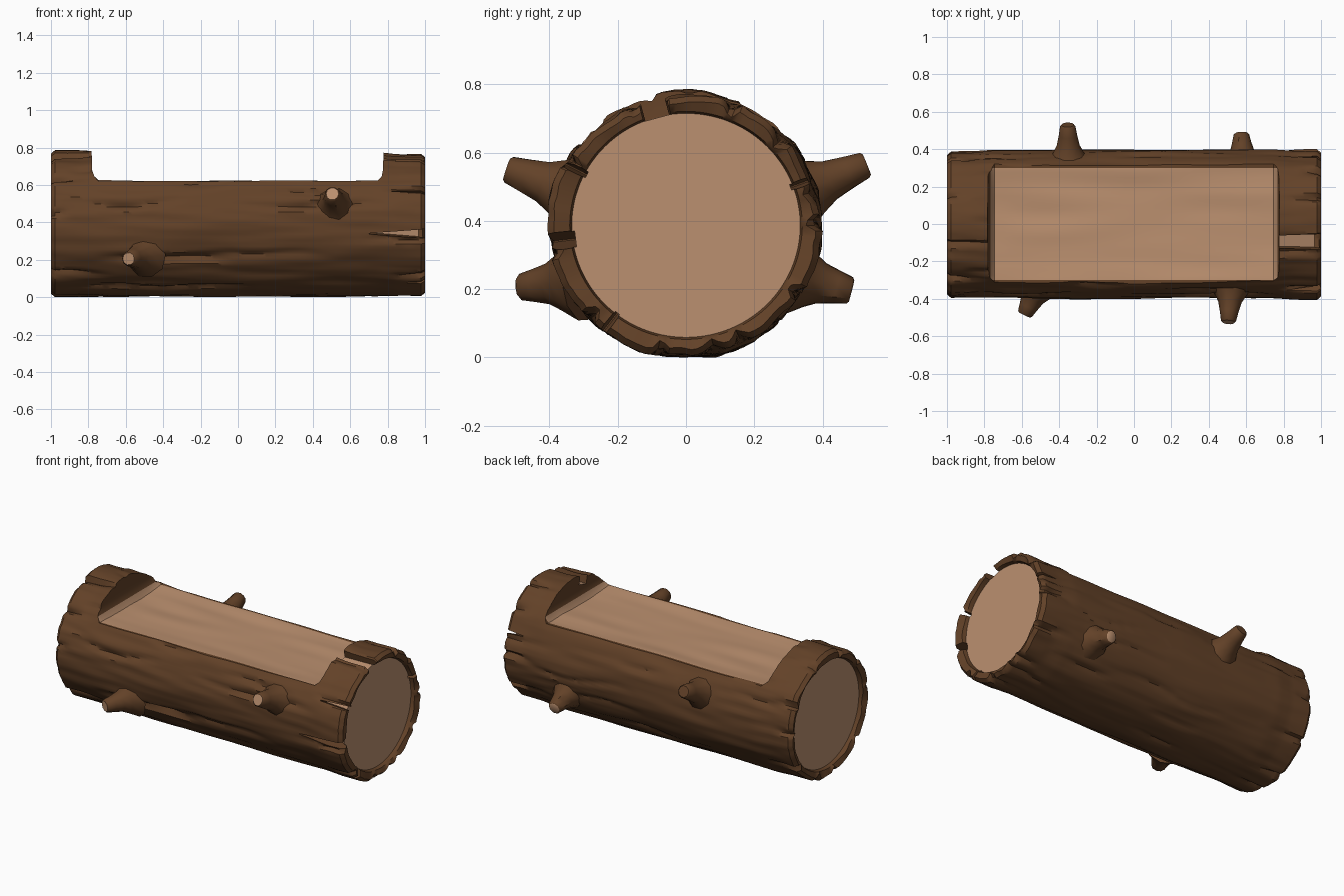
import bpy, bmesh, math, random
from mathutils import Vector, noise

random.seed(7)
old = bpy.data.objects.get("Cube")
if old:
    bpy.data.objects.remove(old, do_unlink=True)


def material(name, rgb):
    m = bpy.data.materials.new(name)
    m.use_nodes = True
    m.diffuse_color = (*rgb, 1)
    m.node_tree.nodes["Principled BSDF"].inputs["Base Color"].default_value = (*rgb, 1)
    return m


BARK = material("dark_bark", (0.125, 0.054, 0.021))
WOOD = material("pale_wood", (0.50, 0.28, 0.16))
AXIS_Z, CORE = 0.387, 0.33


def finish(bm, name):
    bmesh.ops.recalc_face_normals(bm, faces=bm.faces)
    mesh = bpy.data.meshes.new(name)
    bm.to_mesh(mesh)
    bm.free()
    ob = bpy.data.objects.new(name, mesh)
    bpy.context.collection.objects.link(ob)
    mesh.materials.append(BARK)
    mesh.materials.append(WOOD)
    return ob


def activate(ob):
    bpy.ops.object.select_all(action='DESELECT')
    ob.select_set(True)
    bpy.context.view_layer.objects.active = ob


def loft(bm, rings, wood_ends=(False, False)):
    """Skin a list of closed rings and cap both ends."""
    loops = [[bm.verts.new(p) for p in ring] for ring in rings]
    n = len(loops[0])
    for a, b in zip(loops, loops[1:]):
        for i in range(n):
            bm.faces.new((a[i], a[(i + 1) % n], b[(i + 1) % n], b[i]))
    for loop, is_wood in zip((loops[0], loops[-1]), wood_ends):
        bm.faces.new(loop).material_index = int(is_wood)


def polar(x, r, t):
    return Vector((x, 1.02 * r * math.cos(t), max(0, AXIS_Z + r * math.sin(t))))


def angle_gap(a, b):
    return (a - b + math.pi) % math.tau - math.pi


# Bark relief: long furrows, plus separate plates at each end
furrows = []
for k in range(34):
    start = random.uniform(-1.1, 0.7)
    furrows.append((random.uniform(0, math.tau), start,
                    start + random.uniform(0.3, 1.0), random.uniform(0.010, 0.022), k))
plates = {}
for side in (-1, 1):
    edges = [(k + random.uniform(-0.3, 0.3)) * math.tau / 10 for k in range(10)]
    plates[side] = [(e, random.uniform(-0.012, 0.008), random.uniform(0.1, 0.35)) for e in edges]


def bark_radius(x, t):
    c, s = math.cos(t), math.sin(t)
    r = 0.387 + 0.012 * noise.noise(Vector((x * 1.6, c * 2.5, s * 2.5)))
    r += 0.007 * noise.noise(Vector((x * 3, c * 9, s * 9 + 5)))
    for ang, x0, x1, depth, k in furrows:
        if x0 < x < x1:
            d = abs(angle_gap(t, ang + 0.12 * noise.noise(Vector((x * 2.5, k, 0)))))
            r -= depth * math.sin(math.pi * (x - x0) / (x1 - x0)) * max(0, 1 - d / 0.07)
    side = 1 if x > 0 else -1
    ramp = min(1, max(0, (abs(x) - 0.75) / 0.1))
    below = [p for p in plates[side] if p[0] <= t] or [plates[side][-1]]
    r += below[-1][1] * ramp
    for ang, _, length in plates[side]:
        reach = min(1, max(0, (abs(x) - 1 + length) / length))
        d = abs(angle_gap(t, ang + 0.05 * noise.noise(Vector((x * 6, ang, 3)))))
        r -= 0.035 * reach * max(0, 1 - d / 0.06)
    return max(r, CORE + 0.012)


# Log body: bark skin, rounded lips and slightly recessed end grain
NA, NX = 144, 90
angles = [math.tau * i / NA for i in range(NA)]


def end_rings(side):
    inset = [polar(side * 0.965, CORE - 0.002, t) for t in angles]
    inner, lip = [], []
    for t in angles:
        x = side * (0.988 + 0.010 * noise.noise(Vector((side * 4, 4 * math.cos(t), 4 * math.sin(t)))))
        inner.append(polar(x, CORE + 0.004, t))
        lip.append(polar(side * 1.0, max(CORE + 0.008, bark_radius(side, t) - 0.018), t))
    return [inset, inner, lip]


rings = end_rings(-1)
for j in range(NX + 1):
    x = -0.978 + 1.956 * j / NX
    rings.append([polar(x, bark_radius(x, t), t) for t in angles])
rings += reversed(end_rings(1))
bm = bmesh.new()
loft(bm, rings, (True, True))
log = finish(bm, "log_body")


def cut(target, cutter):
    mod = target.modifiers.new("cut", 'BOOLEAN')
    mod.operation, mod.solver, mod.object = 'DIFFERENCE', 'EXACT', cutter
    mod.material_mode = 'TRANSFER'
    activate(target)
    bpy.ops.object.modifier_apply(modifier=mod.name)
    cutter.hide_render = True
    bpy.data.objects.remove(cutter, do_unlink=True)


# Hollowed seat: wavy wooden floor curving up into the end walls
xs = [-0.745 + 1.49 * i / 30 for i in range(31)]
sections = []
for j in range(41):
    y = -0.5 + j / 40
    ring = [(-0.788, y, 1.0), (-0.78, y, 0.68), (-0.768, y, 0.645)]
    for x in xs:
        z = 0.612 + 0.008 * noise.noise(Vector((x * 2, y * 9, 1)))
        z += 0.008 * min(1, max(0, (abs(y) - 0.2) / 0.1))
        ring.append((x, y, z))
    ring += [(0.768, y, 0.645), (0.775, y, 0.68), (0.785, y, 1.0)]
    sections.append(ring)
bm = bmesh.new()
loft(bm, sections)
bm.normal_update()
for f in bm.faces:
    c = f.calc_center_median()
    f.material_index = int(abs(f.normal.z) > 0.4 and c.z < 0.8 and abs(c.y) < 0.3)
cut(log, finish(bm, "seat_cutter"))


# Splits in the bark: angle in degrees, inner x, inner width, outer width
for deg, x0, w0, w1 in ((187, 0.70, 0.004, 0.06), (153, 0.82, 0.004, 0.028),
                        (105, 0.74, 0.07, 0.085), (232, 0.90, 0.004, 0.03),
                        (20, 0.88, 0.004, 0.03)):
    t = math.radians(deg)
    out = Vector((0, math.cos(t), math.sin(t)))
    across = Vector((0, -math.sin(t), math.cos(t)))
    bm = bmesh.new()
    levels = []
    for r in (CORE - 0.004, 0.5):
        base = Vector((0, 0, AXIS_Z)) + out * r
        levels.append([base + Vector((x, 0, 0)) + across * w for x, w in
                       ((x0, -w0 / 2), (x0, w0 / 2), (1.05, w1 / 2), (1.05, -w1 / 2))])
    loft(bm, levels, (True, False))
    cut(log, finish(bm, "split_cutter"))

activate(log)
bpy.ops.object.shade_smooth_by_angle(angle=math.radians(38))


# Branch stubs: flared root inside the bark, tapering to a sawn tip
def stub(name, root, tip, wood_tip):
    root, tip = Vector(root), Vector(tip)
    turn = (tip - root).to_track_quat('Z', 'Y')
    length = (tip - root).length
    levels = []
    for f, r in ((0, 0.125), (0.3, 0.085), (0.5, 0.062), (0.75, 0.05), (0.97, 0.041), (1, 0.034)):
        ring = []
        for i in range(10):
            a = math.tau * i / 10
            k = r * (1 + 0.1 * noise.noise(Vector((a * 2, f, root.x * 9))))
            ring.append(root + turn @ Vector((k * math.cos(a), k * math.sin(a), f * length)))
        levels.append(ring)
    bm = bmesh.new()
    loft(bm, levels, (False, wood_tip))
    ob = finish(bm, name)
    activate(ob)
    bpy.ops.object.shade_smooth_by_angle(angle=math.radians(40))


stub("front_left_stub", (0.52, -0.31, 0.48), (0.505, -0.525, 0.552), True)
stub("front_right_stub", (-0.50, -0.31, 0.225), (-0.585, -0.485, 0.205), True)
stub("back_right_stub", (-0.35, 0.31, 0.475), (-0.355, 0.53, 0.565), False)
stub("back_left_stub", (0.58, 0.31, 0.24), (0.575, 0.485, 0.195), True)
